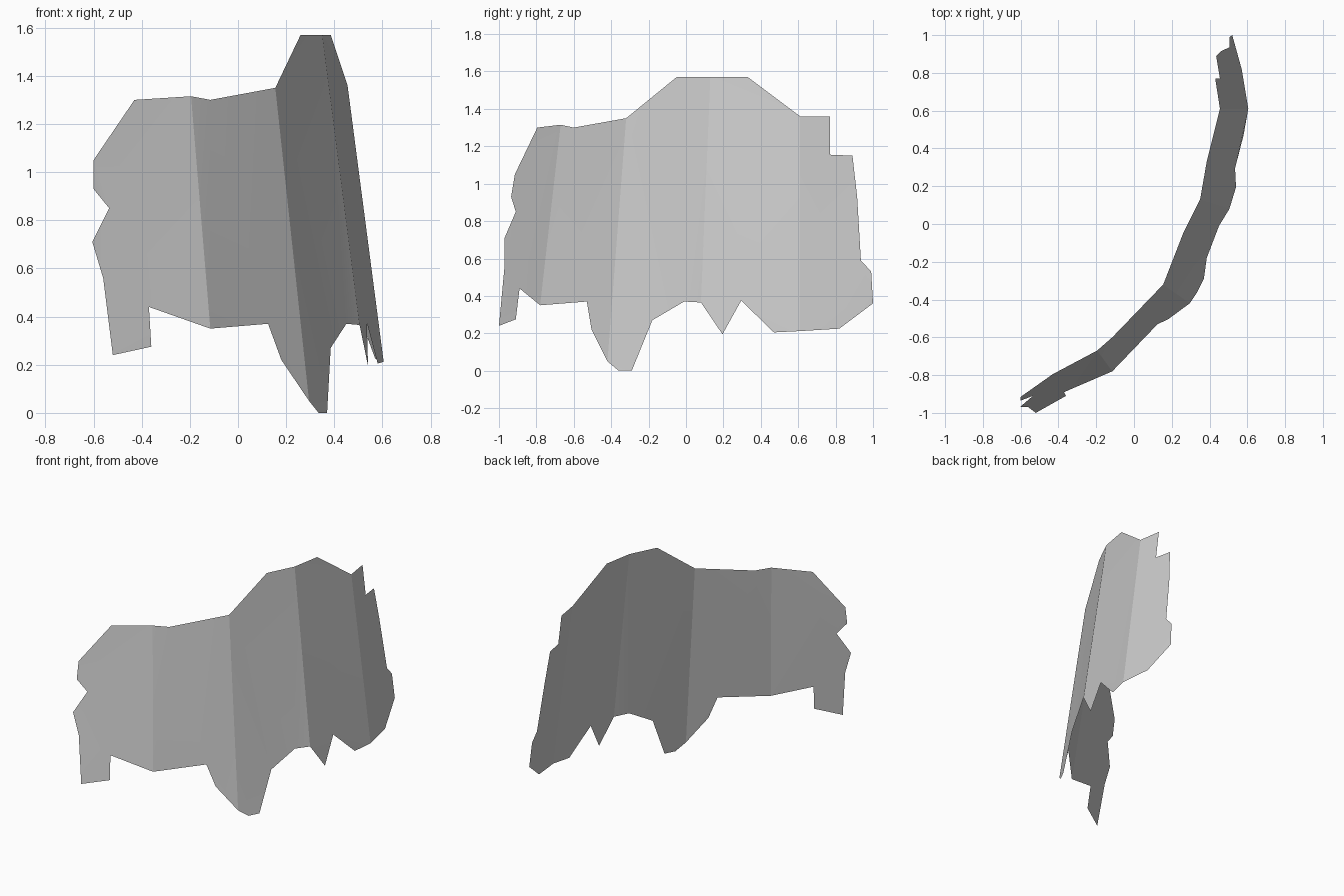
import bpy, bmesh, math

# Torn outline of the curved sheet: (x, y, z), split into upper and lower edges
upper = [
    (-.52, -1, .24), (-.56, -.97, .56), (-.605, -.97, .71), (-.535, -.91, .85),
    (-.60, -.935, .93), (-.60, -.915, 1.05), (-.43, -.795, 1.30), (-.195, -.67, 1.315),
    (-.115, -.60, 1.30), (.155, -.32, 1.35), (.26, -.05, 1.57), (.35, .13, 1.57),
    (.385, .33, 1.57), (.455, .61, 1.36), (.43, .77, 1.36), (.455, .77, 1.155),
    (.435, .89, 1.15), (.46, .915, .93), (.505, .935, .59), (.505, .99, .53),
    (.52, 1, .36)]
lower = [
    (-.36, -.91, .275), (-.37, -.89, .44), (-.115, -.78, .35), (.125, -.53, .37),
    (.18, -.505, .22), (.295, -.42, .05), (.335, -.36, 0), (.37, -.29, 0),
    (.385, -.18, .27), (.45, -.01, .37), (.505, .08, .365), (.54, .195, .195),
    (.535, .295, .375), (.58, .47, .205), (.605, .61, .212), (.57, .82, .225)]

# Fold lines join an upper point to a lower point
folds = [(0, 0), (7, 2), (9, 5), (11, 10), (13, 14), (20, 15)]

bm = bmesh.new()
top = [bm.verts.new(p) for p in upper]
bot = [bm.verts.new(p) for p in lower]
for (u0, l0), (u1, l1) in zip(folds, folds[1:]):
    bm.faces.new(bot[l0:l1 + 1] + top[u0:u1 + 1][::-1])
bm.normal_update()
bmesh.ops.triangulate(bm, faces=bm.faces[:], ngon_method='BEAUTY')

mesh = bpy.data.meshes.new("curved_sheet")
bm.to_mesh(mesh)
bm.free()
sheet = bpy.data.objects.new("curved_sheet", mesh)
bpy.context.collection.objects.link(sheet)

# Plain grey
grey = bpy.data.materials.new("light_grey")
grey.diffuse_color = (.6, .6, .6, 1)
mesh.materials.append(grey)

# Soft shading with crisp folds
bpy.context.view_layer.objects.active = sheet
sheet.select_set(True)
bpy.ops.object.shade_smooth_by_angle(angle=math.radians(15))
